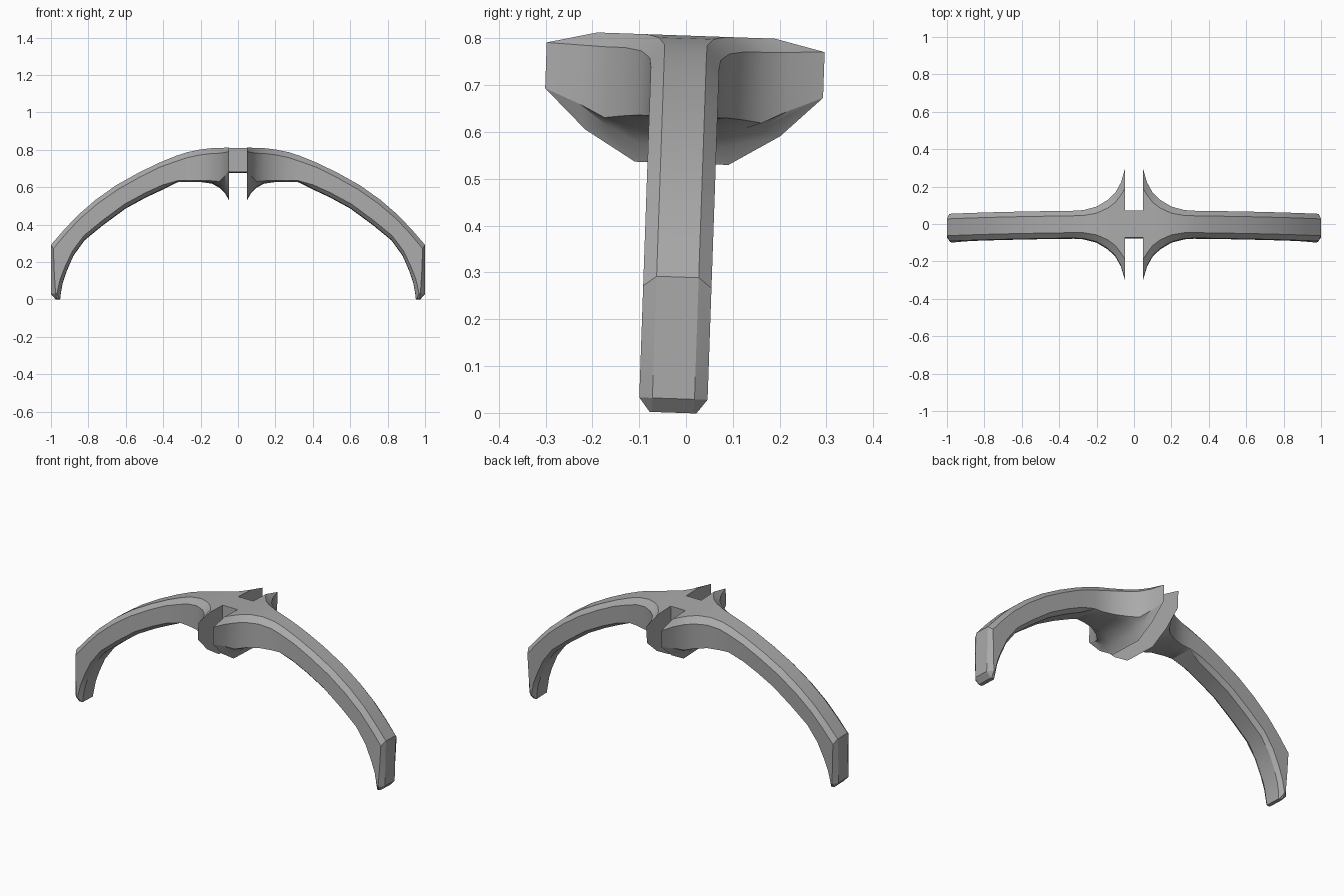
import bpy, bmesh, math
from mathutils import Matrix, Vector

cube = bpy.data.objects.get("Cube")
if cube:
    bpy.data.objects.remove(cube, do_unlink=True)

grey = bpy.data.materials.new("mid grey")
grey.use_nodes = True
COLOR = (0.4, 0.4, 0.4, 1)
grey.diffuse_color = COLOR
grey.node_tree.nodes["Principled BSDF"].inputs["Base Color"].default_value = COLOR

# The whole arch leans slightly, pivoting about its crown
CROWN, PLATE_X = 0.806, 0.048
PIVOT = Vector((0, 0, 0.8))
LEAN = (Matrix.Translation(PIVOT) @ Matrix.Rotation(math.radians(-2), 4, 'X')
        @ Matrix.Translation(-PIVOT))

# Stations from plate to tip: outer (x, z), inner (x, z),
# half width, outer flat, inner flat, outer chamfer, inner chamfer
FLARE = [
    ((PLATE_X, CROWN), (PLATE_X, .533), .297, .19, .1, .025, .15),
    ((.07, CROWN), (.07, .572), .222, .155, .09, .028, .08),
    ((.1, CROWN), (.1, .6), .168, .115, .08, .03, .025),
    ((.14, CROWN), (.14, .622), .13, .085, .075, .03, .008),
    ((.2, .8), (.2, .63), .094, .058, .07, .03, .003),
    ((.27, .786), (.27, .63), .076, .046, .07, .03, .002),
    ((.33, .767), (.32, .63), .073, .045, .068, .03, .003),
]
ARM = [
    ((.42, .73), (.4, .59)),
    ((.53, .677), (.49, .548)),
    ((.65, .61), (.6, .488)),
    ((.76, .532), (.72, .4)),
    ((.855, .45), (.82, .318)),
    ((.93, .371), (.88, .235)),
    ((1, .29), (.917, .15)),
    ((1, .15), (.937, .09)),
    ((1, .03), (.948, .03)),
]
STATIONS = FLARE + [(o, i, .073, .045, .05, .025, .02) for o, i in ARM]
STATIONS.append(((.973, 0), (.951, 0), .05, .045, .045, .003, .003))


def section(outer, inner, w, f, b, c_out, c_in):
    """Chamfered cross-section between an outer and an inner point."""
    o = Vector((outer[0], 0, outer[1]))
    i = Vector((inner[0], 0, inner[1]))
    d = (i - o).normalized()
    upper, lower = o + d * c_out, i - d * c_in
    bulge = d * (0.45 * (w - b) ** 2)
    mid = lower.lerp(i, 0.45) + bulge
    half = [(o, f), (upper, w), (lower, w), (mid, w + (b - w) * 0.45), (i, b)]
    return ([p + Vector((0, y, 0)) for p, y in half]
            + [p - Vector((0, y, 0)) for p, y in reversed(half)])


def finish(name, bm):
    bmesh.ops.recalc_face_normals(bm, faces=bm.faces)
    bm.transform(LEAN)
    mesh = bpy.data.meshes.new(name)
    bm.to_mesh(mesh)
    bm.free()
    mesh.materials.append(grey)
    ob = bpy.data.objects.new(name, mesh)
    bpy.context.collection.objects.link(ob)
    bpy.ops.object.select_all(action='DESELECT')
    ob.select_set(True)
    bpy.context.view_layer.objects.active = ob
    bpy.ops.object.shade_smooth_by_angle(angle=math.radians(25))


# Curved arms with flared mounting plates
for name, side in (("left_arm", 1), ("right_arm", -1)):
    bm = bmesh.new()
    rings = [[bm.verts.new((p.x * side, p.y, p.z)) for p in section(*s)]
             for s in STATIONS]
    for r1, r2 in zip(rings, rings[1:]):
        for k in range(len(r1)):
            n = (k + 1) % len(r1)
            bm.faces.new((r1[k], r1[n], r2[n], r2[k]))
    bm.faces.new(rings[0])
    bm.faces.new(rings[-1])
    finish(name, bm)

# Bridge block between the two plates
bm = bmesh.new()
height = 0.128
bmesh.ops.create_cube(bm, size=1, matrix=Matrix.Translation((0, 0, CROWN - height / 2))
                      @ Matrix.Diagonal((2 * PLATE_X, 0.145, height, 1)))
finish("centre_bridge", bm)
